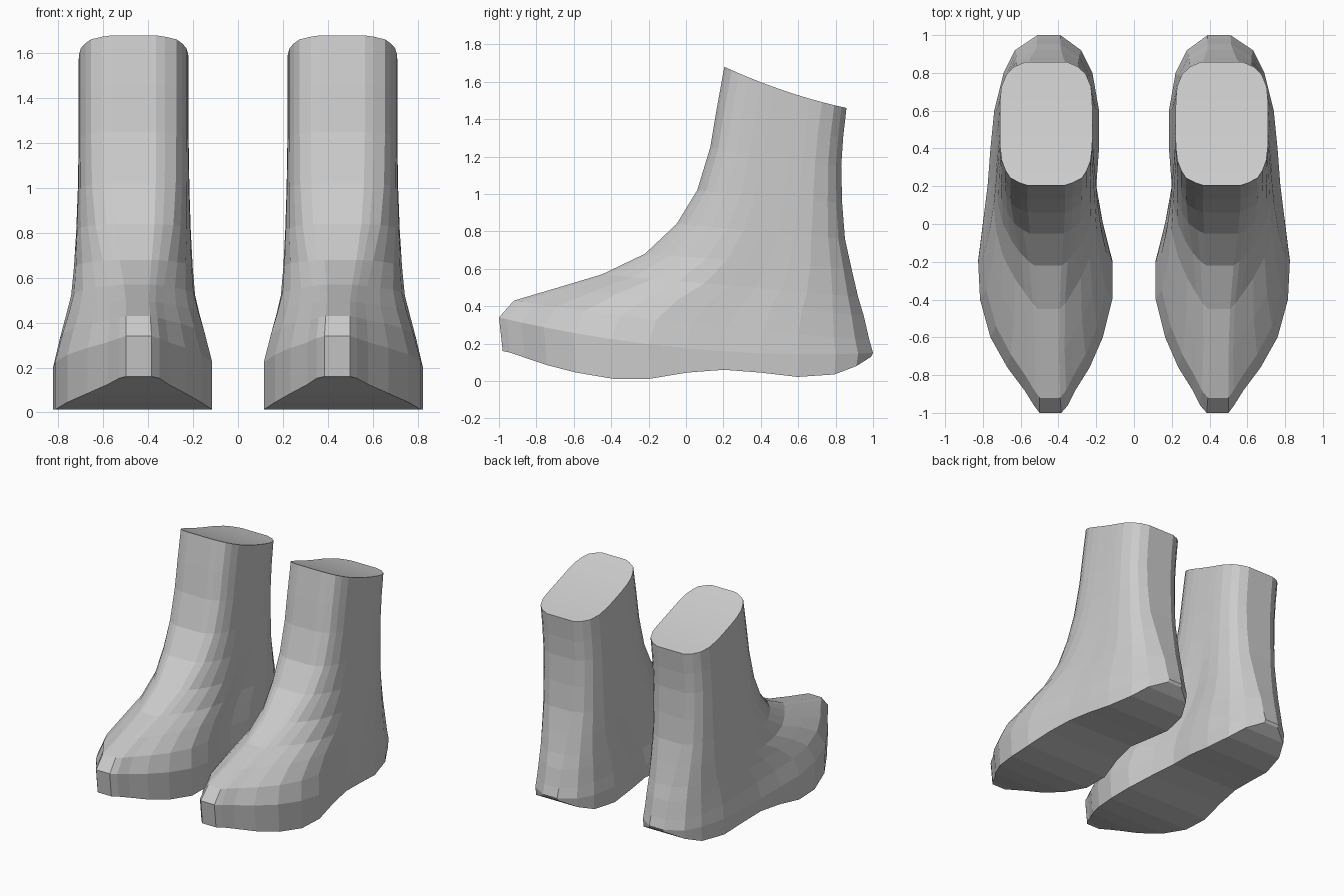
import bpy, bmesh

if "Cube" in bpy.data.objects:
    bpy.data.objects.remove(bpy.data.objects["Cube"])

# Stations from toe (t=0) to heel (t=1):
# t, sole inner x, sole outer x, sole z, shaft half-width
STATIONS = [
    (0.00, .385, .50, .160, .100), (0.02, .35, .53, .152, .140),
    (0.06, .31, .58, .125, .190), (0.12, .235, .67, .085, .215),
    (0.20, .165, .76, .045, .235), (0.30, .115, .815, .012, .243),
    (0.40, .115, .825, .012, .245), (0.50, .165, .80, .045, .245),
    (0.60, .20, .775, .060, .245), (0.70, .185, .76, .045, .243),
    (0.80, .185, .74, .022, .237), (0.90, .22, .69, .035, .210),
    (0.96, .28, .63, .080, .170), (1.00, .39, .51, .130, .110),
]

# Rings fanning up from the sole wall to the collar:
# front y, front z, back y, back z, sag, blend to shaft shape, front width, back width
RINGS = [
    (-1.00, .34, 1.00, .15, .07, 0.00, 1.00, 1.00),
    (-.92, .43, .98, .22, .02, 0.05, 0.90, 0.98),
    (-.70, .495, .95, .35, .00, 0.10, 0.80, 0.95),
    (-.45, .57, .92, .45, .00, 0.25, 0.74, 0.93),
    (-.22, .68, .885, .60, .00, 0.50, 0.74, 0.91),
    (-.05, .84, .85, .76, .00, 0.80, 0.80, 0.90),
    (.06, 1.02, .835, .95, .00, 0.95, 0.90, 0.90),
    (.13, 1.25, .83, 1.15, .00, 1.00, 1.00, 1.00),
    (.165, 1.46, .84, 1.30, .01, 1.00, 1.00, 1.00),
    (.205, 1.68, .858, 1.46, .02, 1.00, 1.00, 1.00),
]


def lerp(a, b, t):
    return a + (b - a) * t


def closed_ring(bm, inner, outer):
    return [bm.verts.new(p) for p in inner + outer[::-1]]


bm = bmesh.new()

# Sole edge
sole_in = [(a, lerp(-.98, .99, t), z) for t, a, b, z, h in STATIONS]
sole_out = [(b, lerp(-.98, .99, t), z) for t, a, b, z, h in STATIONS]
loops = [closed_ring(bm, sole_in, sole_out)]

# Upper and shaft rings
for yf, zf, yb, zb, sag, blend, wf, wb in RINGS:
    inner, outer = [], []
    for t, a, b, z0, h in STATIONS:
        ease = t * t * (3 - 2 * t)
        s = lerp(wf, wb, ease)
        centre = lerp(.46, (a + b) / 2, s)
        half = lerp((b - a) / 2 * s, h, blend)
        centre = lerp(centre, .465, blend)
        y = lerp(yf, yb, t)
        z = lerp(zf, zb, t) - sag * 4 * t * (1 - t)
        inner.append((centre - half, y, z))
        outer.append((centre + half, y, z))
    loops.append(closed_ring(bm, inner, outer))

# Skin between rings
n = len(loops[0])
for low, high in zip(loops, loops[1:]):
    for i in range(n):
        j = (i + 1) % n
        bm.faces.new((low[i], low[j], high[j], high[i]))

# Sole strips and closed collar
sole = loops[0]
for i in range(n // 2 - 1):
    bm.faces.new((sole[i], sole[i + 1], sole[n - 2 - i], sole[n - 1 - i]))
top = loops[-1]
for i in range(n // 2 - 1):
    bm.faces.new((top[i], top[i + 1], top[n - 2 - i], top[n - 1 - i]))
bmesh.ops.recalc_face_normals(bm, faces=bm.faces[:])

mesh = bpy.data.meshes.new("boots")
bm.to_mesh(mesh)
bm.free()
boots = bpy.data.objects.new("boots", mesh)
bpy.context.collection.objects.link(boots)

# Matching boot on the other side
mirror = boots.modifiers.new("mirror", 'MIRROR')
mirror.use_axis[0] = True
mirror.use_mirror_merge = False
